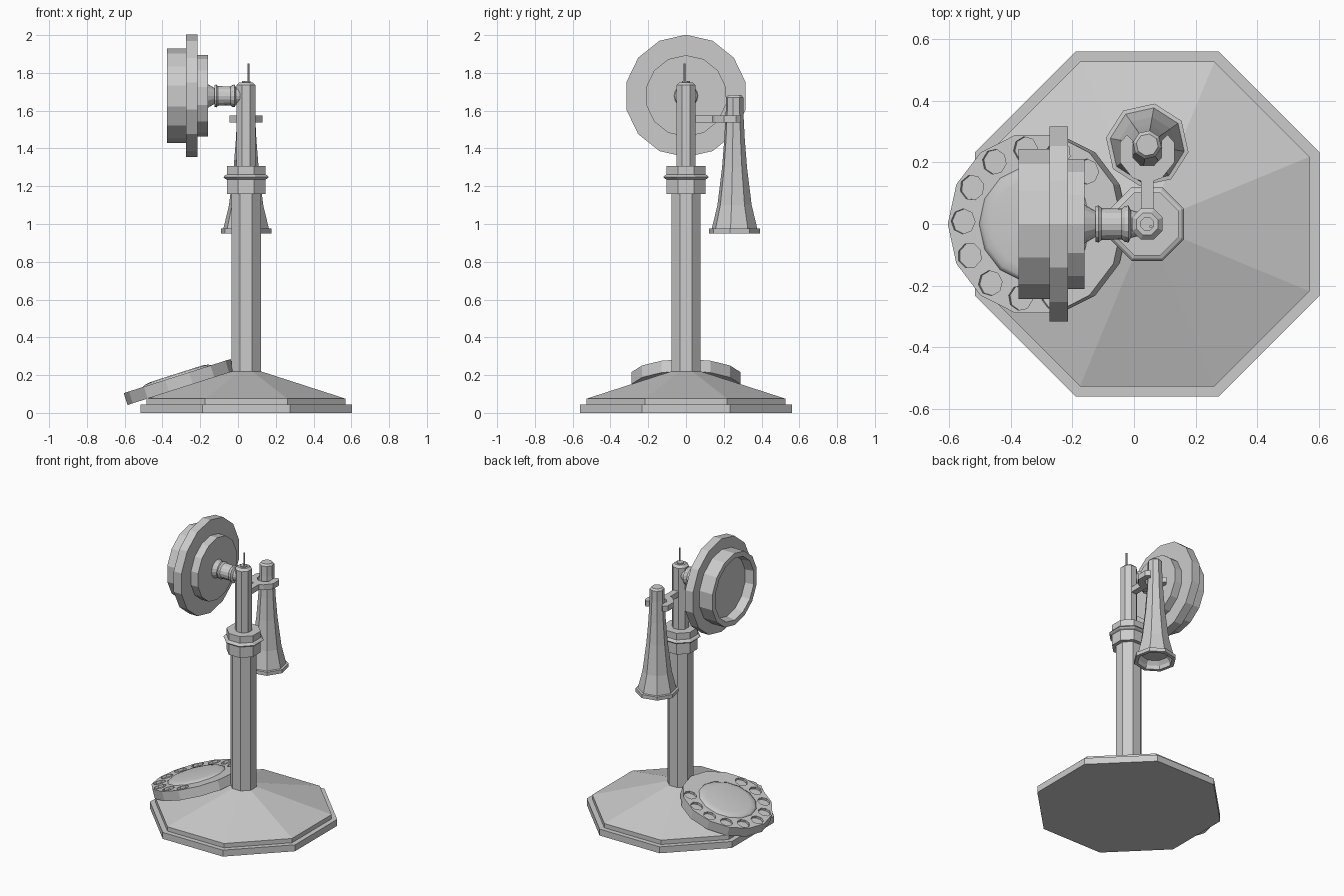
import bpy, bmesh, math
from mathutils import Matrix, Vector

if "Cube" in bpy.data.objects:
    bpy.data.objects.remove(bpy.data.objects["Cube"], do_unlink=True)

# Single painted finish
GREY = (0.6, 0.6, 0.6, 1.0)
paint = bpy.data.materials.new("light_grey")
paint.use_nodes = True
paint.diffuse_color = GREY
paint.node_tree.nodes["Principled BSDF"].inputs["Base Color"].default_value = GREY


def finish(bm, name):
    bmesh.ops.recalc_face_normals(bm, faces=bm.faces)
    mesh = bpy.data.meshes.new(name)
    bm.to_mesh(mesh)
    bm.free()
    mesh.materials.append(paint)
    obj = bpy.data.objects.new(name, mesh)
    bpy.context.collection.objects.link(obj)
    return obj


def turned(name, profile, sides, place, turn=0.0):
    """Closed faceted solid from (radius, height) pairs around local z."""
    bm = bmesh.new()
    rings = []
    for r, h in profile:
        angles = [turn + math.tau * i / sides for i in range(sides)]
        rings.append([bm.verts.new(place @ Vector((r * math.cos(a), r * math.sin(a), h)))
                      for a in angles])
    for low, high in zip(rings, rings[1:]):
        for i in range(sides):
            j = (i + 1) % sides
            bm.faces.new((low[i], low[j], high[j], high[i]))
    bm.faces.new(rings[0])
    bm.faces.new(rings[-1])
    return finish(bm, name)


def plate(name, outline, z, thickness):
    bm = bmesh.new()
    face = bm.faces.new([bm.verts.new((x, y, z)) for x, y in outline])
    up = bmesh.ops.extrude_face_region(bm, geom=[face])["geom"]
    bmesh.ops.translate(bm, vec=(0, 0, thickness),
                        verts=[v for v in up if isinstance(v, bmesh.types.BMVert)])
    return finish(bm, name)


AXIS = 0.043
HALF = math.pi / 8
FLAT = 1 / math.cos(HALF)  # flat-to-flat half width -> corner radius
stand = Matrix.Translation((AXIS, 0, 0))


def octagonal(name, profile):
    return turned(name, [(r * FLAT, z) for r, z in profile], 8, stand, HALF)


# Stand: stepped base, column, collar and upper post
octagonal("base", [(0.56, 0), (0.56, 0.045), (0.527, 0.045), (0.527, 0.075), (0.078, 0.22)])
octagonal("column", [(0.078, 0.2), (0.078, 1.17)])
octagonal("collar", [(0.102, 1.16), (0.102, 1.235), (0.112, 1.24), (0.12, 1.248),
                     (0.112, 1.258), (0.102, 1.262), (0.102, 1.308)])
octagonal("upper_post", [(0.05, 1.3), (0.05, 1.735), (0.035, 1.75), (0.022, 1.75), (0.022, 1.757)])
turned("top_pin", [(0.005, 1.74), (0.005, 1.85)], 8, Matrix.Translation((0.055, -0.008, 0)))

# Mouthpiece and its arm, turned about the sideways axis
sideways = Matrix.Translation((0, 0, 1.678)) @ Matrix.Rotation(math.pi / 2, 4, 'Y')
turned("mouthpiece", [(0.205, -0.315), (0.215, -0.375), (0.25, -0.375), (0.25, -0.275),
                      (0.324, -0.275), (0.324, -0.215), (0.216, -0.215), (0.216, -0.16)],
       14, sideways)
turned("mouthpiece_arm", [(0.066, -0.165), (0.042, -0.125), (0.058, -0.125), (0.06, -0.115),
                          (0.052, -0.105), (0.05, -0.04), (0.058, -0.03), (0.06, -0.018),
                          (0.045, -0.01), (0.035, 0.03)], 16, sideways)

# Earpiece horn with a hollow mouth, hanging in a fork
turned("earpiece", [(0.085, 1.0), (0.108, 0.975), (0.112, 0.95), (0.136, 0.95), (0.136, 0.975),
                    (0.122, 0.977), (0.092, 1.1), (0.067, 1.3), (0.055, 1.45), (0.047, 1.6),
                    (0.047, 1.67), (0.036, 1.682)], 8,
       Matrix.Translation((AXIS, 0.257, 0)), math.radians(80))
half_fork = [(0.021, 0.03), (0.021, 0.14), (0.048, 0.15), (0.088, 0.2), (0.088, 0.265),
             (0.066, 0.29), (0.046, 0.27), (0.046, 0.215), (0.022, 0.19)]
fork = [(AXIS + x, y) for x, y in half_fork] + [(AXIS - x, y) for x, y in reversed(half_fork)]
plate("earpiece_hook", fork, 1.537, 0.038)

# Tilted dial with ten finger holes and a low domed centre
tilt = Matrix.Translation((-0.322, 0, 0.195)) @ Matrix.Rotation(math.radians(-17.7), 4, 'Y')
dial = turned("dial", [(0.297, -0.066), (0.297, 0)], 14, tilt)
bm = bmesh.new()
for k in range(10):
    a = math.radians(44 + 26.8 * k)
    spot = tilt @ Matrix.Translation((0.245 * math.cos(a), 0.245 * math.sin(a), 0.01))
    bmesh.ops.create_cone(bm, cap_ends=True, segments=8, radius1=0.041, radius2=0.041,
                          depth=0.05, matrix=spot @ Matrix.Rotation(a, 4, 'Z'))
cutter = finish(bm, "finger_hole_cutter")
cutter.hide_render = True
cut = dial.modifiers.new("finger_holes", 'BOOLEAN')
cut.operation = 'DIFFERENCE'
cut.solver = 'EXACT'
cut.object = cutter
# Bake the holes in, then drop the cutter
bpy.context.view_layer.update()
done = bpy.data.meshes.new_from_object(dial.evaluated_get(bpy.context.evaluated_depsgraph_get()))
dial.modifiers.clear()
dial.data = done
bpy.data.objects.remove(cutter, do_unlink=True)

dome = turned("dial_centre", [(0.19, -0.005), (0.19, 0), (0.175, 0.008), (0.145, 0.013)], 14, tilt)
dome.data.shade_smooth()
